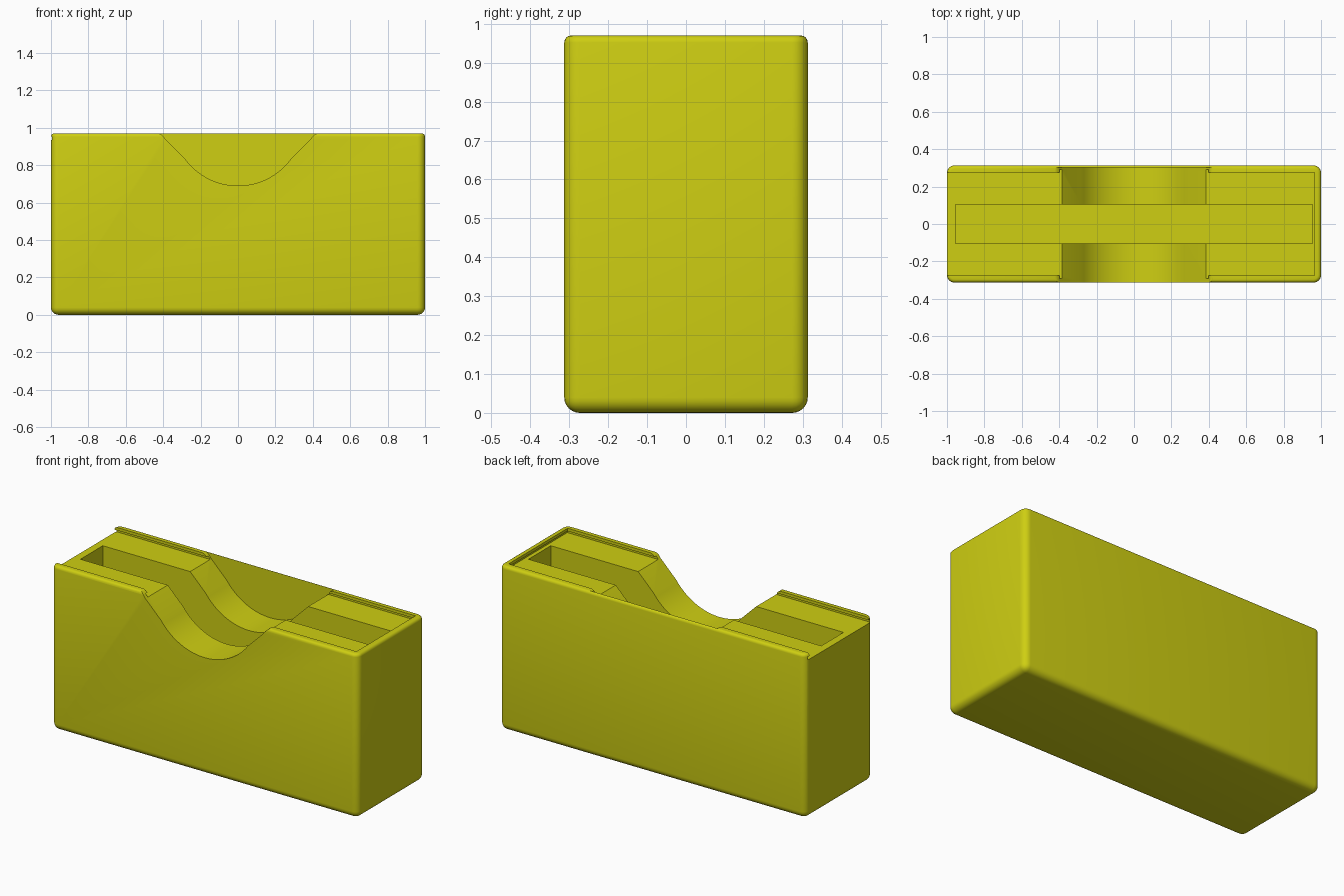
import bpy, bmesh, math
from mathutils import Vector

if "Cube" in bpy.data.objects:
    bpy.data.objects.remove(bpy.data.objects["Cube"])

HX, HY, H = 1.0, 0.313, 0.97      # half length, half width, height
FLOOR = 0.935                     # floor of the sliding lid channel

mat = bpy.data.materials.new("olive yellow")
mat.diffuse_color = (0.62, 0.62, 0.006, 1)
mat.use_nodes = True
mat.node_tree.nodes["Principled BSDF"].inputs["Base Color"].default_value = mat.diffuse_color


def make_object(name, bm):
    bmesh.ops.recalc_face_normals(bm, faces=bm.faces)
    me = bpy.data.meshes.new(name)
    bm.to_mesh(me)
    bm.free()
    me.materials.append(mat)
    ob = bpy.data.objects.new(name, me)
    bpy.context.collection.objects.link(ob)
    return ob


def box(name, x0, x1, y0, y1, z0, z1):
    bm = bmesh.new()
    bmesh.ops.create_cube(bm, size=1)
    for v in bm.verts:
        v.co = Vector((x1 if v.co.x > 0 else x0,
                       y1 if v.co.y > 0 else y0,
                       z1 if v.co.z > 0 else z0))
    return make_object(name, bm)


def prism(name, profile, y0, y1):
    """Extrude an (x, z) outline along y."""
    bm = bmesh.new()
    face = bm.faces.new([bm.verts.new((x, y0, z)) for x, z in profile])
    out = bmesh.ops.extrude_face_region(bm, geom=[face])
    verts = [g for g in out["geom"] if isinstance(g, bmesh.types.BMVert)]
    bmesh.ops.translate(bm, verts=verts, vec=(0, y1 - y0, 0))
    return make_object(name, bm)


# Body: rounded block, tighter rounding around the top rim
bm = bmesh.new()
bmesh.ops.create_cube(bm, size=1)
for v in bm.verts:
    v.co = Vector((v.co.x * 2 * HX, v.co.y * 2 * HY, (v.co.z + 0.5) * H))
lower = [e for e in bm.edges if min(v.co.z for v in e.verts) < 0.01]
bmesh.ops.bevel(bm, geom=lower, offset=0.04, segments=6, profile=0.5, affect='EDGES')
rim = [e for e in bm.edges if all(v.co.z > H - 0.001 for v in e.verts)]
bmesh.ops.bevel(bm, geom=rim, offset=0.018, segments=4, profile=0.5, affect='EDGES')
body = make_object("box_body", bm)

# Finger scoop outline: filleted shoulders, straight flanks, round bottom
R, ANG = 0.35, math.radians(54)
half = [(R * math.sin(ANG * i / 14), 0.69 + R * (1 - math.cos(ANG * i / 14)))
        for i in range(15)]
half += [(0.385, 0.935), (0.398, 0.953), (0.41, 0.964), (0.425, 0.971), (0.425, 1.1)]
outline = [(-x, z) for x, z in reversed(half[1:])] + half

# Cutters: card slot, lid opening, undercut grooves, scoop
cutters = [
    box("slot_cutter", -0.955, 0.955, -0.104, 0.104, 0.06, 1.2),
    box("lid_opening_cutter", -1.2, 0.965, -0.275, 0.275, FLOOR, 1.2),
    box("groove_cutter", -1.2, 0.978, -0.291, 0.291, FLOOR, 0.953),
    prism("scoop_cutter", outline, -0.5, 0.301),
]
for c in cutters:
    m = body.modifiers.new(c.name, 'BOOLEAN')
    m.operation = 'DIFFERENCE'
    m.solver = 'EXACT'
    m.object = c

# Bake the cuts and remove the cutters
deps = bpy.context.evaluated_depsgraph_get()
baked = bpy.data.meshes.new_from_object(body.evaluated_get(deps))
body.modifiers.clear()
body.data = baked
for c in cutters:
    bpy.data.objects.remove(c)
baked.materials.clear()
baked.materials.append(mat)
for p in baked.polygons:
    p.material_index = 0

bpy.context.view_layer.objects.active = body
body.select_set(True)
bpy.ops.object.shade_smooth_by_angle(angle=math.radians(30))
